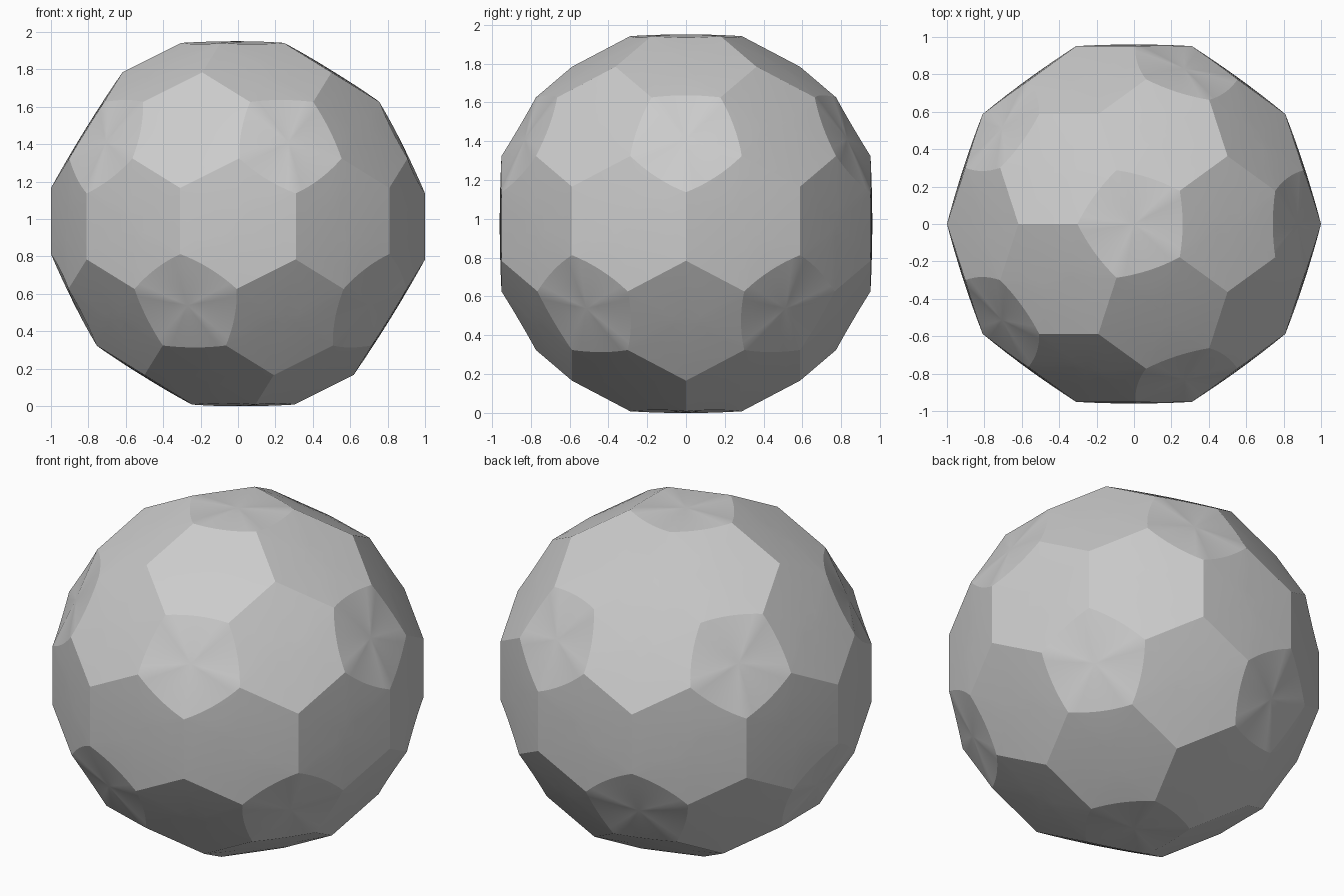
import bpy, bmesh
from math import cos, sin, radians
from mathutils import Vector

cube = bpy.data.objects.get("Cube")
if cube:
    bpy.data.objects.remove(cube, do_unlink=True)

FACE_R = 0.951     # distance of the six-sided panels
TIP_R = 1.118      # five-fold tips before they are cut off
CORNER_R = 1.018   # corners where three six-sided panels meet
CUT = 0.489        # how far along each ridge the tip is cut
BULGE = 0.009      # slight doming of each panel
RINGS, STEPS = 4, 8

mat = bpy.data.materials.new("light grey")
mat.use_nodes = True
grey = (0.6, 0.6, 0.6, 1)
mat.diffuse_color = grey
mat.node_tree.nodes["Principled BSDF"].inputs["Base Color"].default_value = grey

# Twelve five-fold axes: two poles and two staggered rings
low = 0.2 ** 0.5
axes = [Vector((0, 0, 1))]
axes += [Vector((2 * low * cos(radians(72 * i)), 2 * low * sin(radians(72 * i)), low)) for i in range(5)]
axes += [-a for a in axes]


def near(a, b):
    return 0.3 < a.dot(b) < 0.6


def tip_cut(axis, corner):
    return (axis * TIP_R).lerp(corner, CUT)


def bowed_edge(v, w, c1, c2):
    """Gently bowed border between the panel on axis v and the one facing w."""
    a, b = tip_cut(v, c1), tip_cut(v, c2)
    push = (w - v).normalized() * 0.017 + (v + w).normalized() * 0.002
    pts = []
    for i in range(STEPS + 1):
        t = i / STEPS
        pts.append(a.lerp(b, t) + push * 4 * t * (1 - t))
    return pts


def add_panel(bm, outline, normal, dist):
    """Fill an outline with a shallow dome of concentric rings."""
    if (outline[0] - normal).cross(outline[1] - normal).dot(normal) < 0:
        outline = outline[::-1]
    base, n = normal * dist, len(outline)
    centre = bm.verts.new(base + normal * BULGE)
    inner = None
    for r in range(1, RINGS + 1):
        s = r / RINGS
        ring = [bm.verts.new(base.lerp(p, s) + normal * BULGE * (1 - s * s)) for p in outline]
        for i in range(n):
            j = (i + 1) % n
            if inner:
                bm.faces.new((inner[i], ring[i], ring[j], inner[j]))
            else:
                bm.faces.new((centre, ring[i], ring[j]))
        inner = ring


bm = bmesh.new()

# Thirty six-sided panels, one between each pair of neighbouring axes
for i, v in enumerate(axes):
    for w in axes[i + 1:]:
        if near(v, w):
            c1, c2 = [(v + w + u).normalized() * CORNER_R for u in axes if near(u, v) and near(u, w)]
            outline = [c1] + bowed_edge(v, w, c1, c2) + [c2] + bowed_edge(w, v, c2, c1)
            add_panel(bm, outline, (v + w).normalized(), FACE_R)

# Twelve five-sided panels, walking round each axis
for v in axes:
    first = next(a for a in axes if near(a, v))
    ring = [first]
    while len(ring) < 5:
        ring.append(next(a for a in axes if near(a, v) and near(a, ring[-1])
                         and ring[-1].cross(a).dot(v) > 0))
    outline = []
    for i, w in enumerate(ring):
        before, after = ring[i - 1], ring[(i + 1) % 5]
        c1 = (v + w + before).normalized() * CORNER_R
        c2 = (v + w + after).normalized() * CORNER_R
        outline += bowed_edge(v, w, c1, c2)[:-1]
    add_panel(bm, outline, v, tip_cut(v, c1).dot(v))

bmesh.ops.remove_doubles(bm, verts=bm.verts, dist=0.0005)
bmesh.ops.recalc_face_normals(bm, faces=bm.faces)
bmesh.ops.translate(bm, verts=bm.verts, vec=(0, 0, 0.975))

mesh = bpy.data.meshes.new("panelled_ball")
bm.to_mesh(mesh)
bm.free()
mesh.materials.append(mat)
ball = bpy.data.objects.new("panelled_ball", mesh)
bpy.context.collection.objects.link(ball)

# Soft panels with crisp seams
bpy.context.view_layer.objects.active = ball
ball.select_set(True)
bpy.ops.object.shade_smooth_by_angle(angle=radians(18))
